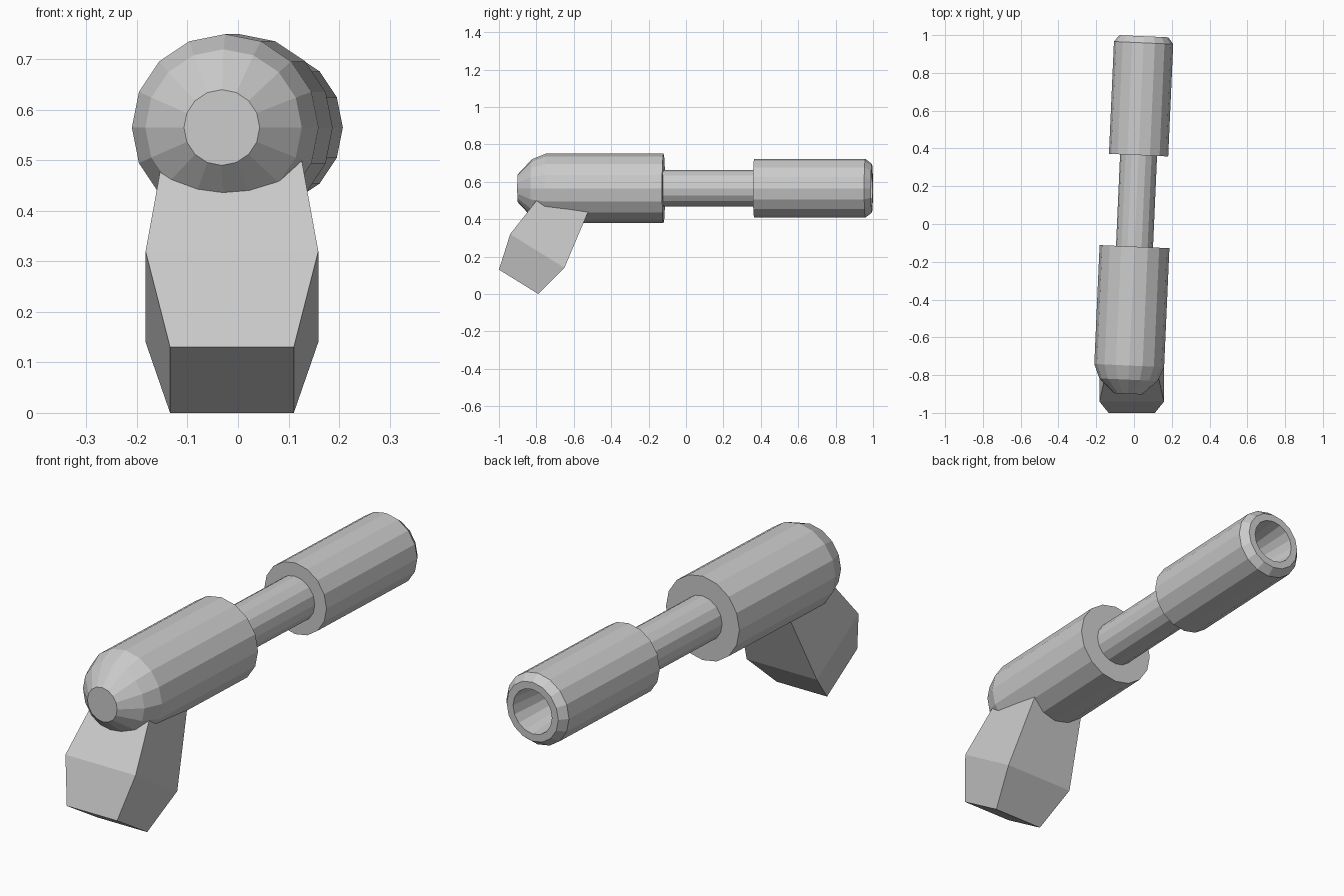
import bpy
import bmesh
from math import sin, cos, pi
from mathutils import Matrix, Vector

if "Cube" in bpy.data.objects:
    bpy.data.objects.remove(bpy.data.objects["Cube"])

SIDES = 16
# Main axis lies along y with a slight yaw, raised above the ground
AXIS = Matrix.Translation((0.008, 0, 0.565)) @ Matrix.Rotation(-0.0445, 4, 'Z')


def finish(name, bm):
    bmesh.ops.recalc_face_normals(bm, faces=bm.faces)
    mesh = bpy.data.meshes.new(name)
    bm.to_mesh(mesh)
    bm.free()
    obj = bpy.data.objects.new(name, mesh)
    bpy.context.collection.objects.link(obj)
    return obj


def loft(name, rings):
    """Skin a list of closed rings and cap both ends."""
    bm = bmesh.new()
    loops = [[bm.verts.new(p) for p in ring] for ring in rings]
    n = len(loops[0])
    for a, b in zip(loops, loops[1:]):
        for i in range(n):
            j = (i + 1) % n
            bm.faces.new((a[i], a[j], b[j], b[i]))
    bm.faces.new(loops[0])
    bm.faces.new(loops[-1])
    return finish(name, bm)


def turned(name, profile):
    """Faceted round part from (distance along axis, radius) pairs."""
    angles = [2 * pi * i / SIDES for i in range(SIDES)]
    return loft(name, [[AXIS @ Vector((r * cos(a), y, r * sin(a))) for a in angles]
                       for y, r in profile])


# Rounded front body
turned("front_body", [(-0.90, 0.075), (-0.825, 0.155), (-0.75, 0.185), (-0.12, 0.185)])
# Thin connecting tube
turned("connecting_tube", [(-0.13, 0.098), (0.37, 0.098)])
# Rear sleeve with chamfered rim and tapered bore
turned("rear_sleeve", [(0.365, 0.157), (0.96, 0.157), (0.995, 0.13),
                       (0.995, 0.098), (0.60, 0.06)])

# Angled handle: front (y, z), back (y, z), half width, bottom to top
sections = [((-1.00, 0.13), (-0.79, 0.00), 0.1225),
            ((-0.94, 0.32), (-0.65, 0.14), 0.171),
            ((-0.72, 0.60), (-0.493, 0.51), 0.12)]
CX = -0.012
loft("handle", [[(CX - w, *f), (CX + w, *f), (CX + w, *b), (CX - w, *b)]
                for f, b, w in sections])
